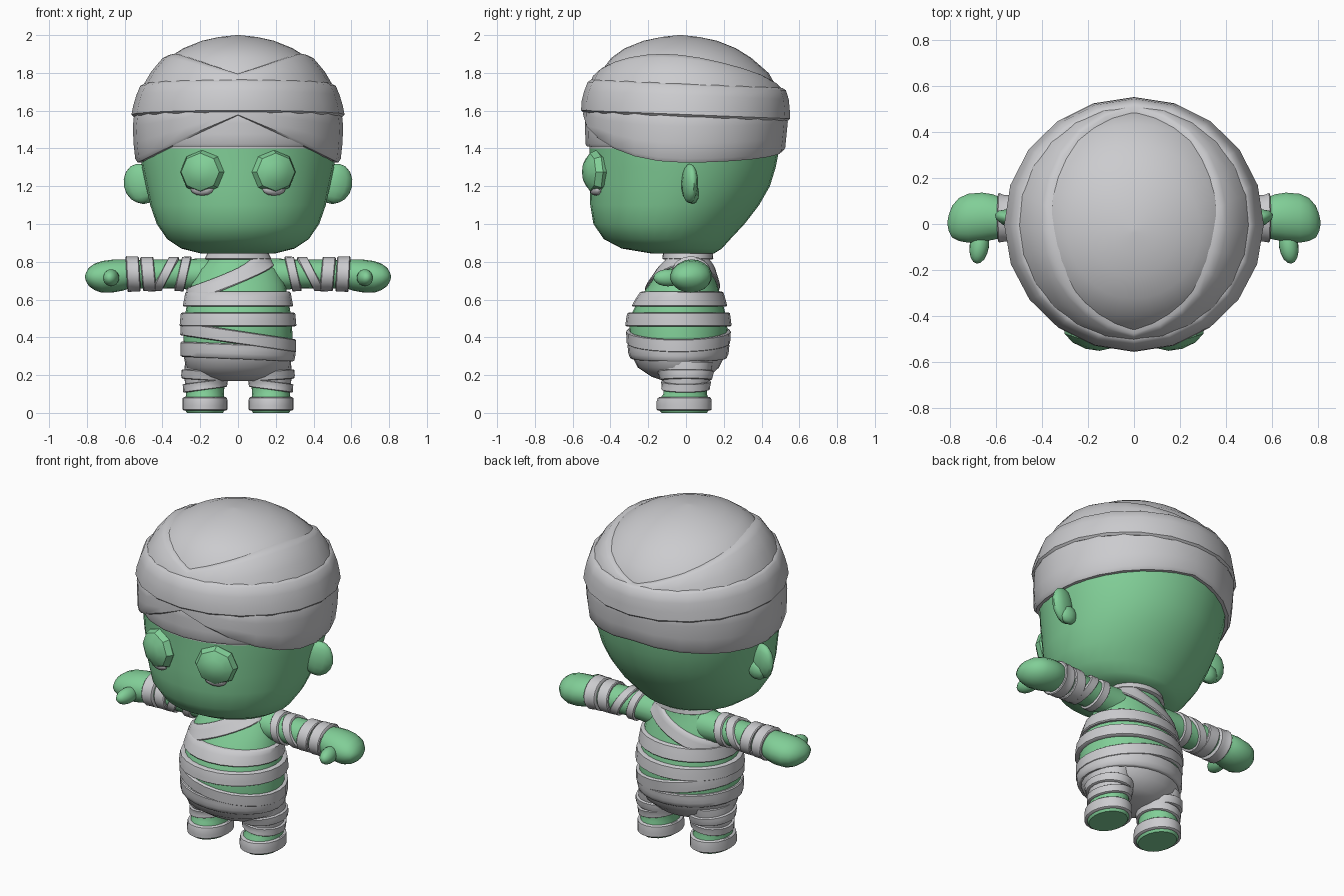
import bpy, bmesh, math
from mathutils import Matrix, Vector

if "Cube" in bpy.data.objects:
    bpy.data.objects.remove(bpy.data.objects["Cube"])


def material(name, rgb):
    m = bpy.data.materials.new(name)
    m.diffuse_color = (*rgb, 1)
    m.use_nodes = True
    m.node_tree.nodes["Principled BSDF"].inputs["Base Color"].default_value = m.diffuse_color
    return m


GREEN = material("green skin", (0.22, 0.62, 0.31))
GREY = material("bandage grey", (0.60, 0.60, 0.62))


def finish(name, bm, mats, angle=40):
    bmesh.ops.recalc_face_normals(bm, faces=bm.faces)
    me = bpy.data.meshes.new(name)
    bm.to_mesh(me)
    bm.free()
    for m in mats:
        me.materials.append(m)
    ob = bpy.data.objects.new(name, me)
    bpy.context.collection.objects.link(ob)
    bpy.ops.object.select_all(action='DESELECT')
    ob.select_set(True)
    bpy.context.view_layer.objects.active = ob
    if angle:
        bpy.ops.object.shade_smooth_by_angle(angle=math.radians(angle))
    return ob


def section(rows, t):
    """Centre and radii of a body's cross-section at t along its axis."""
    t = min(max(t, rows[0][0]), rows[-1][0])
    for a, b in zip(rows, rows[1:]):
        if t <= b[0]:
            k = (t - a[0]) / (b[0] - a[0])
            return [p + (q - p) * k for p, q in zip(a[1:], b[1:])]


def point(rows, t, ang, off=0):
    cx, cy, rx, ry = section(rows, t)
    return Vector((cx + (rx + off) * math.cos(ang), cy + (ry + off) * math.sin(ang), t))


def upright(p):
    return p


def grid(bm, rings, closed):
    """Join rings of vertices into quads."""
    n = len(rings[0])
    faces = []
    for i in range(len(rings) if closed else len(rings) - 1):
        a, b = rings[i], rings[(i + 1) % len(rings)]
        for j in range(n):
            k = (j + 1) % n
            faces.append(bm.faces.new((a[j], a[k], b[k], b[j])))
    return faces


def loft(name, rows, sides, place=upright, grey=lambda t: False):
    """Solid body through elliptical rows; grey(t) picks the wrapped zone."""
    bm = bmesh.new()
    rings = [[bm.verts.new(place(point(rows, r[0], 2 * math.pi * j / sides)))
              for j in range(sides)] for r in rows]
    faces = grid(bm, rings, False)
    for i, f in enumerate(faces):
        k = i // sides
        f.material_index = int(grey((rows[k][0] + rows[k + 1][0]) / 2))
    for ring, t in ((rings[0], rows[0][0]), (rings[-1], rows[-1][0])):
        bm.faces.new(ring).material_index = int(grey(t))
    return finish(name, bm, [GREEN, GREY], 50)


def wrap(name, rows, low, high, off, sides=24, place=upright):
    """Bandage strip hugging a body; its edges are functions of the angle."""
    prof = [(0, -.012), (0, off * .65), (.07, off), (.35, off), (.65, off),
            (.93, off), (1, off * .65), (1, -.012)]
    bm = bmesh.new()
    rings = []
    for u, d in prof:
        ring = []
        for j in range(sides):
            a = 2 * math.pi * j / sides
            lo, hi = low(a), high(a)
            ring.append(bm.verts.new(place(point(rows, lo + (hi - lo) * u, a, d))))
        rings.append(ring)
    grid(bm, rings, True)
    return finish(name, bm, [GREY])


def strip(name, rows, mid, width, off, tilt=0, phase=0, **kw):
    """Strip of even width, tilted towards the given angle."""
    f = lambda a: mid + tilt * math.cos(a - phase)
    return wrap(name, rows, lambda a: f(a) - width / 2, lambda a: f(a) + width / 2, off, **kw)


def ball(name, loc, size, mat, rot=(0, 0, 0), seg=16, rings=10, angle=60):
    bm = bmesh.new()
    bmesh.ops.create_uvsphere(bm, u_segments=seg, v_segments=rings, radius=1)
    m = Matrix.Translation(loc)
    for ax, r in zip('ZYX', (rot[2], rot[1], rot[0])):
        m = m @ Matrix.Rotation(r, 4, ax)
    bm.transform(m @ Matrix.Diagonal((*size, 1)))
    return finish(name, bm, [mat], angle)


# Head: green face below, wrapped dome above
HEAD = [(.845, 0, -.02, .20, .17), (.87, 0, -.075, .30, .265), (.92, 0, -.10, .375, .335),
        (1.0, 0, -.09, .43, .40), (1.1, 0, -.06, .465, .447), (1.2, 0, -.033, .487, .477),
        (1.3, 0, -.018, .508, .493), (1.4, 0, -.008, .522, .503), (1.55, 0, -.003, .528, .513),
        (1.65, 0, -.003, .508, .508), (1.72, 0, -.005, .482, .488), (1.8, 0, -.01, .437, .447),
        (1.88, 0, -.025, .37, .37), (1.93, 0, -.03, .29, .295), (1.97, 0, -.03, .19, .195),
        (1.99, 0, -.03, .10, .10), (2.0, 0, -.03, .01, .01)]
loft("head", HEAD, 32, grey=lambda t: t > 1.46)
strip("brow_wrap", HEAD, 1.505, .19, .02)
wrap("crossed_lower_wrap", HEAD,
     lambda a: 1.325 + (.25 if math.sin(a) < 0 else .06) * (1 - abs(math.cos(a))),
     lambda a: 1.62, .03)
strip("main_head_wrap", HEAD, 1.655, .175, .042, tilt=.022, phase=-math.pi / 2, sides=20)
wrap("crossed_upper_wrap", HEAD, lambda a: 1.64,
     lambda a: 1.755 + .14 * abs(math.cos(a)) - .04 * math.sin(a), .028)

# Torso with wrapped hips
TORSO = [(.17, 0, -.03, .12, .09), (.19, 0, -.03, .20, .15), (.24, 0, -.04, .275, .215),
         (.31, 0, -.04, .29, .25), (.36, 0, -.04, .29, .255), (.44, 0, -.04, .287, .26),
         (.52, 0, -.04, .28, .25), (.60, 0, -.03, .266, .22), (.68, 0, -.015, .25, .18),
         (.76, 0, 0, .215, .14), (.81, 0, .01, .16, .115), (.88, 0, .01, .125, .11)]
loft("torso", TORSO, 28, grey=lambda t: t < .35)
strip("hip_wrap", TORSO, .325, .08, .015, tilt=-.012)
strip("belly_wrap_slanted", TORSO, .40, .07, .018, tilt=-.045)
strip("belly_wrap", TORSO, .495, .075, .024)
strip("chest_wrap", TORSO, .602, .08, .02)
strip("shoulder_wrap", TORSO, .725, .085, .016, tilt=.105, sides=32)
strip("neck_wrap", TORSO, .84, .055, .02)

# Body along the arm, measured outwards from the middle: height and depth
ARM = [(.14, .73, .02, .09, .09), (.3, .735, .02, .078, .085), (.57, .735, .025, .075, .085),
       (.61, .73, .03, .083, .10), (.66, .725, .03, .087, .108), (.72, .72, .025, .084, .108),
       (.76, .72, .02, .07, .095), (.79, .72, .01, .048, .07), (.805, .72, .005, .022, .035),
       (.81, .72, .005, .005, .008)]
LEG = [(0, .175, -.01, .095, .12), (.015, .175, -.01, .105, .132), (.07, .175, -.01, .105, .132),
       (.1, .175, -.005, .1, .115), (.15, .175, 0, .104, .115), (.2, .175, 0, .112, .13),
       (.27, .175, -.01, .105, .15)]

for s, side in ((-1, "left"), (1, "right")):
    out = lambda p, s=s: Vector((s * p.z, p.y, p.x))
    flip = lambda p, s=s: Vector((s * p.x, p.y, p.z))

    # Arm, mitten hand and arm strips
    loft(side + "_arm", ARM, 18, out)
    ball(side + "_thumb", (s * .672, -.095, .715), (.042, .078, .045), GREEN,
         rot=(0, 0, s * .15))
    strip(side + "_upper_arm_wrap", ARM, .292, .05, .013, tilt=-.02, sides=18, place=out)
    strip(side + "_elbow_wrap", ARM, .385, .055, .013, tilt=-.045, sides=18, place=out)
    strip(side + "_forearm_wrap", ARM, .475, .07, .015, tilt=.008, sides=18, place=out)
    strip(side + "_wrist_wrap", ARM, .555, .07, .018, tilt=.005, sides=18, place=out)

    # Leg, foot and leg strips
    loft(side + "_leg", LEG, 20, flip, grey=lambda t: t > .17)
    strip(side + "_foot_wrap", LEG, .048, .07, .014, sides=20, place=flip)
    strip(side + "_ankle_wrap", LEG, .145, .045, .014, tilt=-.015, sides=20, place=flip)
    strip(side + "_thigh_wrap", LEG, .198, .05, .014, tilt=.008, sides=20, place=flip)

    # Ear
    ball(side + "_ear", (s * .52, .02, 1.215), (.088, .04, .105), GREEN,
         rot=(0, s * .2, s * .25), seg=12, rings=8)
    ball(side + "_ear_lobe", (s * .50, .035, 1.16), (.06, .035, .055), GREEN, seg=10, rings=6)

    # Faceted closed eyelid with a sliver of the eye below it
    ball(side + "_eyelid", (s * .19, -.475, 1.275), (.122, .116, .07), GREEN,
         rot=(math.pi / 2, 0, s * .3), seg=8, rings=6, angle=25)
    ball(side + "_eye", (s * .19, -.478, 1.185), (.065, .03, .035), GREY,
         rot=(0, 0, s * .3), seg=10, rings=6)
